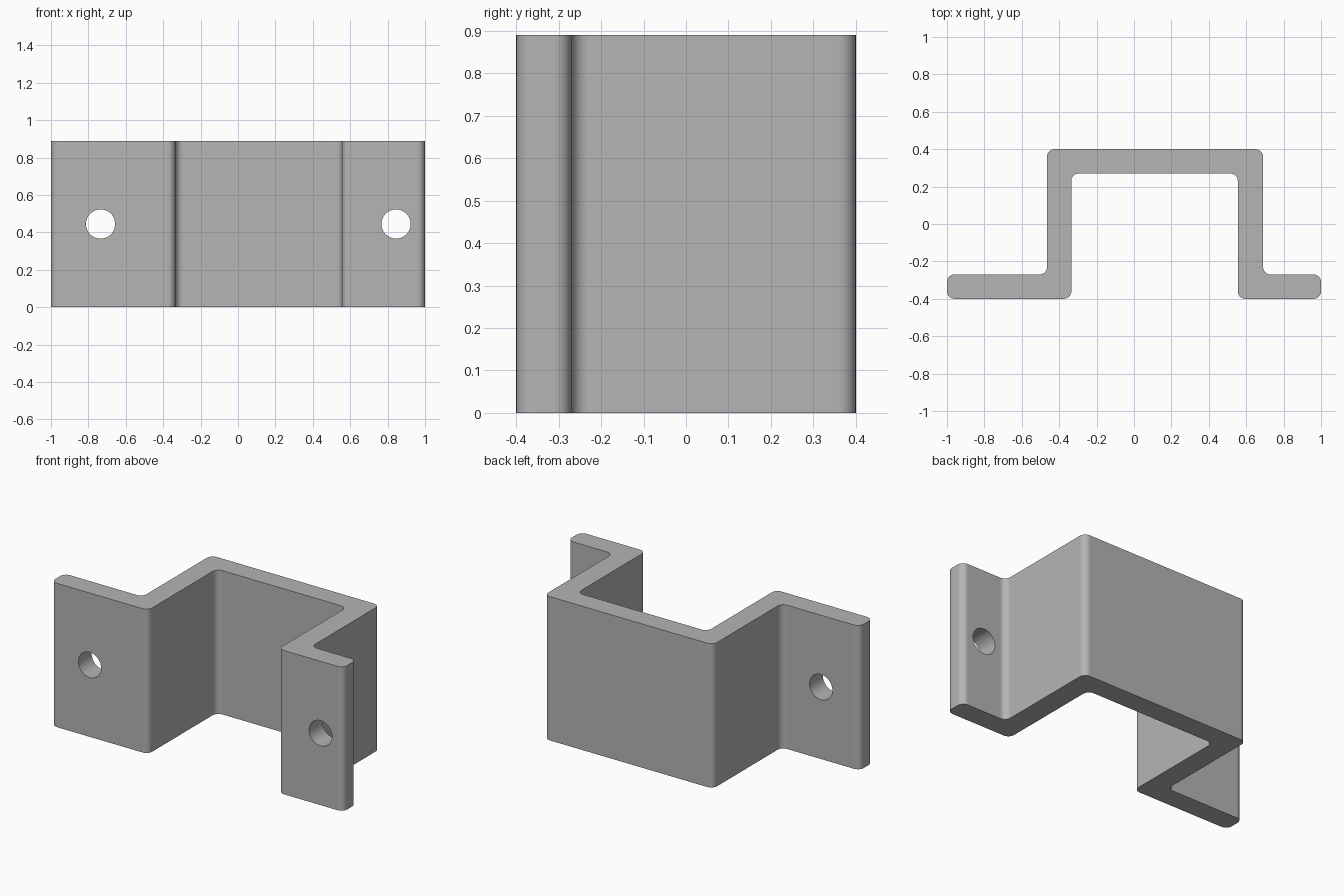
import bpy, bmesh, math
from mathutils import Vector

cube = bpy.data.objects.get("Cube")
if cube:
    bpy.data.objects.remove(cube, do_unlink=True)

HEIGHT = 0.89
FILLET = 0.04
STEPS = 8

metal = bpy.data.materials.new("grey metal")
metal.use_nodes = True
grey = (0.46, 0.46, 0.46, 1)
metal.diffuse_color = grey
metal.node_tree.nodes["Principled BSDF"].inputs["Base Color"].default_value = grey


def rounded(corners, radius):
    """Replace each right-angled corner with a circular arc."""
    points = []
    for i, c in enumerate(corners):
        c = Vector(c)
        a = (Vector(corners[i - 1]) - c).normalized()
        b = (Vector(corners[(i + 1) % len(corners)]) - c).normalized()
        centre = c + (a + b) * radius
        for s in range(STEPS + 1):
            t = s / STEPS * math.pi / 2
            points.append(centre - radius * (b * math.cos(t) + a * math.sin(t)))
    return points


# Bracket: hat-shaped strip with rounded bends, extruded upward
outline = [(-1, -0.4), (-0.335, -0.4), (-0.335, 0.27), (0.555, 0.27),
           (0.555, -0.4), (1, -0.4), (1, -0.27), (0.69, -0.27),
           (0.69, 0.4), (-0.465, 0.4), (-0.465, -0.27), (-1, -0.27)]
bm = bmesh.new()
base = bm.faces.new([bm.verts.new((p.x, p.y, 0)) for p in rounded(outline, FILLET)])
top = bmesh.ops.extrude_face_region(bm, geom=[base])["geom"]
bmesh.ops.translate(bm, vec=(0, 0, HEIGHT),
                    verts=[v for v in top if isinstance(v, bmesh.types.BMVert)])
bmesh.ops.recalc_face_normals(bm, faces=bm.faces)
mesh = bpy.data.meshes.new("bracket")
bm.to_mesh(mesh)
bm.free()
mesh.materials.append(metal)
bracket = bpy.data.objects.new("bracket", mesh)
bpy.context.collection.objects.link(bracket)
bpy.ops.object.select_all(action="DESELECT")
bracket.select_set(True)
bpy.context.view_layer.objects.active = bracket

# Screw hole through each flange
for side, x in (("right", -0.735), ("left", 0.845)):
    bpy.ops.mesh.primitive_cylinder_add(
        vertices=48, radius=0.078, depth=0.3,
        location=(x, -0.335, HEIGHT / 2), rotation=(math.pi / 2, 0, 0))
    cutter = bpy.context.object
    cutter.name = side + "_hole_cutter"
    cutter.hide_render = True
    cutter.data.materials.append(metal)
    bpy.context.view_layer.objects.active = bracket
    cut = bracket.modifiers.new(side + "_hole", "BOOLEAN")
    cut.operation = "DIFFERENCE"
    cut.solver = "EXACT"
    cut.object = cutter
    bpy.ops.object.modifier_apply(modifier=cut.name)
    bpy.data.objects.remove(cutter, do_unlink=True)

# Smooth bends with crisp rims and flat panels
bpy.ops.object.select_all(action="DESELECT")
bracket.select_set(True)
bpy.context.view_layer.objects.active = bracket
bpy.ops.object.shade_smooth_by_angle(angle=math.radians(30))
weighted = bracket.modifiers.new("flat_panels", "WEIGHTED_NORMAL")
weighted.keep_sharp = True
